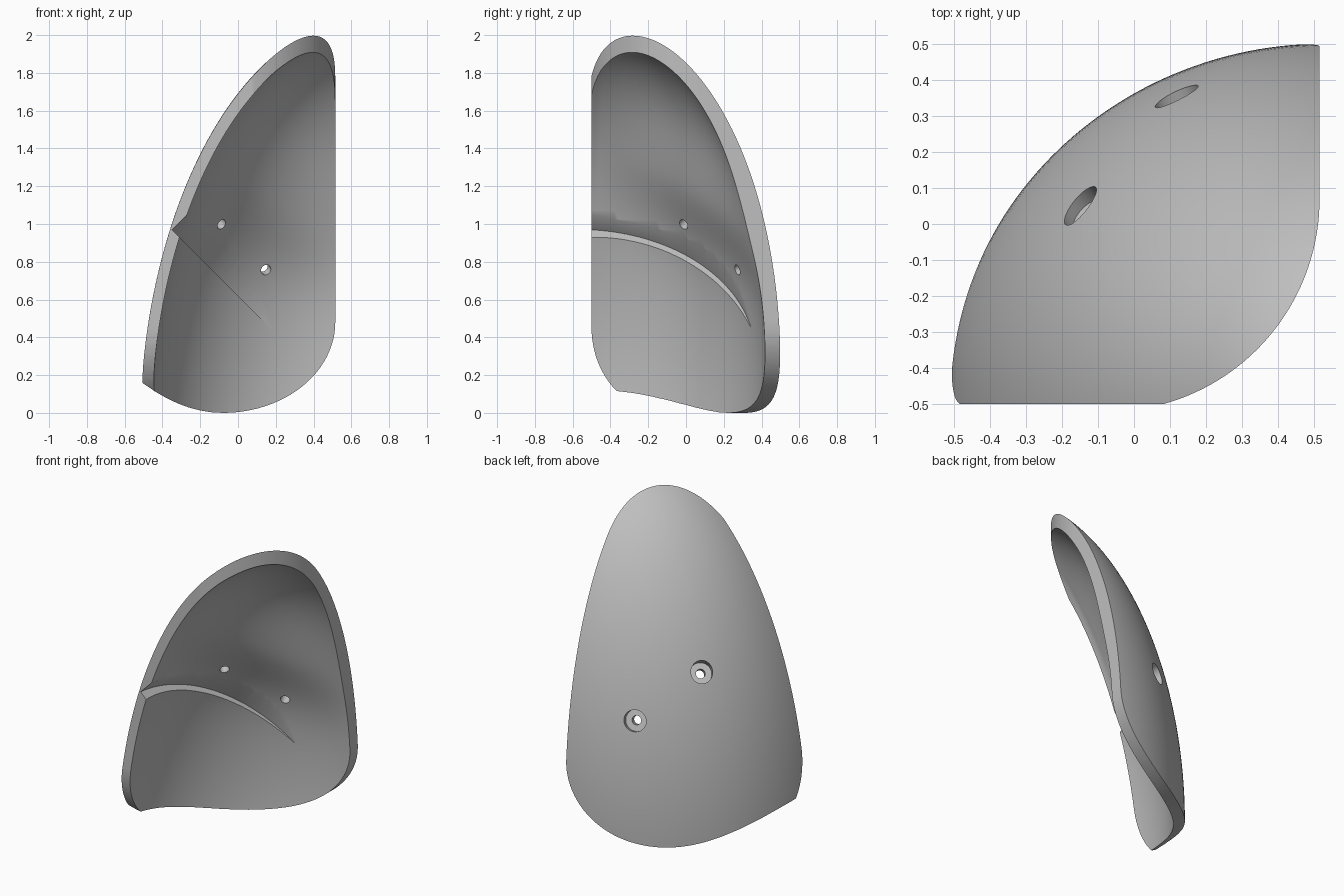
import bpy, bmesh
from math import sin, cos, pi, radians, exp
from mathutils import Matrix, Vector

cube = bpy.data.objects.get("Cube")
if cube:
    bpy.data.objects.remove(cube, do_unlink=True)

grey = bpy.data.materials.new("plain grey")
grey.use_nodes = True
colour = (0.52, 0.52, 0.52, 1)
grey.diffuse_color = colour
grey.node_tree.nodes["Principled BSDF"].inputs["Base Color"].default_value = colour


def make_object(name, bm):
    bmesh.ops.recalc_face_normals(bm, faces=bm.faces)
    mesh = bpy.data.meshes.new(name)
    bm.to_mesh(mesh)
    bm.free()
    obj = bpy.data.objects.new(name, mesh)
    bpy.context.collection.objects.link(obj)
    obj.data.materials.append(grey)
    return obj


def prism(name, outline, matrix=Matrix()):
    bm = bmesh.new()
    face = bm.faces.new([bm.verts.new((a, b, -3)) for a, b in outline])
    moved = bmesh.ops.extrude_face_region(bm, geom=[face])["geom"]
    bmesh.ops.translate(bm, vec=(0, 0, 6),
                        verts=[g for g in moved if isinstance(g, bmesh.types.BMVert)])
    bm.transform(matrix)
    return make_object(name, bm)


def cylinder(name, radius, start, end, sides):
    start, end = Vector(start), Vector(end)
    axis = end - start
    turn = axis.to_track_quat("Z", "Y").to_matrix().to_4x4()
    bm = bmesh.new()
    bmesh.ops.create_cone(bm, cap_ends=True, segments=sides, radius1=radius, radius2=radius,
                          depth=axis.length,
                          matrix=Matrix.Translation((start + end) / 2) @ turn)
    return make_object(name, bm)


def cut(target, cutter, operation):
    mod = target.modifiers.new("cut", "BOOLEAN")
    mod.operation, mod.solver, mod.object = operation, "EXACT", cutter
    bpy.context.view_layer.objects.active = target
    bpy.ops.object.modifier_apply(modifier=mod.name)
    bpy.data.objects.remove(cutter, do_unlink=True)


# Curved wall: part of a tall, slightly leaning dome with a swelling on its inside
def dome_point(theta, phi, inside):
    rx, ry, height = 1.035, 1.0, 1.945
    if inside:
        height -= 0.08
    z = 0.13 + height * sin(phi)
    if inside:
        crest = 1.45 - theta / pi
        spread = 0.28 if z < crest else 0.42
        swell = 0.1 * max(0, sin(2 * theta)) ** 0.8 * exp(-((z - crest) / spread) ** 2)
        wall = 0.06 + 0.02 * sin(theta) ** 2 + swell
        rx, ry = rx - wall, ry - wall
    return (0.515 + 0.06 * z - rx * cos(phi) * cos(theta),
            -0.505 + 0.03 * z + ry * cos(phi) * sin(theta), z)


def curved_wall(across=84, up=52):
    bm = bmesh.new()
    skins = []
    for inside in (False, True):
        skins.append([[bm.verts.new(dome_point(radians(-25 + 140 * i / across),
                                               radians(-9 + 93 * j / up), inside))
                       for j in range(up + 1)] for i in range(across + 1)])
    outer, inner = skins
    for skin in skins:
        for i in range(across):
            for j in range(up):
                bm.faces.new((skin[i][j], skin[i + 1][j], skin[i + 1][j + 1], skin[i][j + 1]))
    for i in range(across):
        for j in (0, up):
            bm.faces.new((outer[i][j], outer[i + 1][j], inner[i + 1][j], inner[i][j]))
    for j in range(up):
        for i in (0, across):
            bm.faces.new((outer[i][j], outer[i][j + 1], inner[i][j + 1], inner[i][j]))
    return make_object("curved_guard", bm)


guard = curved_wall()
quarter = [pi / 2 * k / 24 for k in range(25)]

# Plan outline: two straight sides joined by a round corner
plan = [(-0.076 + 0.591 * cos(a), 0.07 - 0.591 * sin(a))
        for a in (radians(74.7) * k / 32 for k in range(33))]
cut(guard, prism("plan_cutter", [(-2, 2), (0.515, 2)] + plan + [(-2, -0.5)]), "INTERSECT")

# Bottom edge across the front: round at one end, shallow bowl at the other
bowl = [(-0.08 - 0.06 * k, 0.17 * (0.06 * k / 0.44) ** 2) for k in range(16, 0, -1)]
round_end = [(-0.08 + 0.595 * sin(a), 0.48 * (1 - cos(a))) for a in quarter]
front = Matrix(((1, 0, 0, 0), (0, 0, -1, 0), (0, 1, 0, 0), (0, 0, 0, 1)))
cut(guard, prism("bottom_cutter", bowl + round_end + [(0.515, 3), (-1.04, 3)], front),
    "INTERSECT")

# Rounded lower corner of the front edge
toe = [(-0.1 - 0.4 * sin(a), 0.45 * (1 - cos(a))) for a in quarter]
side = Matrix(((0, 0, 1, 0), (1, 0, 0, 0), (0, 1, 0, 0), (0, 0, 0, 1)))
cut(guard, prism("toe_cutter", toe + [(-0.5, 3), (2, 3), (2, -0.5)], side), "INTERSECT")

# Slanted round seat on the inside
cut(guard, cylinder("seat_cutter", 0.935, (0.31, -0.57, 0.31), (0.585, -0.57, 0.585), 160),
    "DIFFERENCE")

# Two counterbored screw holes, square to the seat
for point, way in (((-0.09, -0.01, 1.0), (-0.573, 0.59, 0.573)),
                   ((0.145, 0.28, 0.76), (-0.322, 0.89, 0.322))):
    point, way = Vector(point), Vector(way).normalized()
    cut(guard, cylinder("hole_cutter", 0.028, point - 0.2 * way, point + 0.4 * way, 32),
        "DIFFERENCE")
    cut(guard, cylinder("bore_cutter", 0.066, point + 0.045 * way, point + 0.4 * way, 48),
        "DIFFERENCE")

bpy.ops.object.select_all(action="DESELECT")
guard.select_set(True)
bpy.context.view_layer.objects.active = guard
bpy.ops.object.shade_smooth_by_angle(angle=radians(30))
